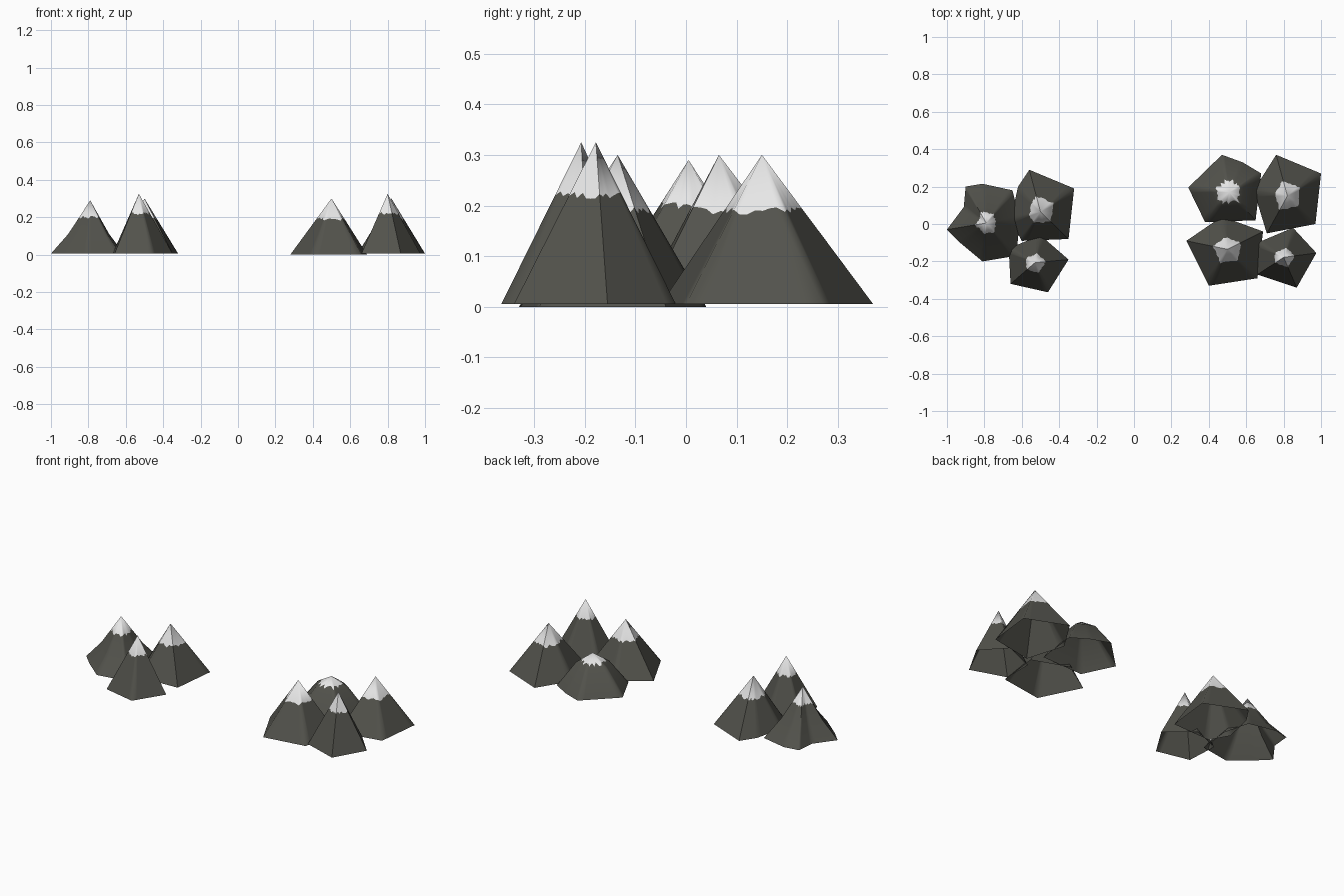
import bpy, bmesh, math, random
from mathutils import Vector

if "Cube" in bpy.data.objects:
    bpy.data.objects.remove(bpy.data.objects["Cube"])

random.seed(4)


def material(name, rgb):
    m = bpy.data.materials.new(name)
    m.diffuse_color = (*rgb, 1)
    m.use_nodes = True
    m.node_tree.nodes["Principled BSDF"].inputs["Base Color"].default_value = m.diffuse_color
    return m


rock = material("dark rock", (0.085, 0.085, 0.072))
snow = material("snow", (0.80, 0.80, 0.80))
STEPS = 7  # points along each side of the base, for the ragged snow line


def mountain(name, apex, base, snow_z, base_z=0.005, bend=None):
    """Open faceted cone with a ragged snow cap; bend=(height, width) kinks the slope."""
    top = Vector(apex)
    outline = []
    for i, p in enumerate(base):
        a, b = Vector((*p, base_z)), Vector((*base[(i + 1) % len(base)], base_z))
        outline += [a.lerp(b, k / STEPS) for k in range(STEPS)]

    def on_slope(p, z):
        # width of the slope at height z, as a share of the base
        if bend:
            bz, bw = bend
            w = bw * (top.z - z) / (top.z - bz) if z > bz else 1 + (bw - 1) * (z - base_z) / (bz - base_z)
        else:
            w = (top.z - z) / (top.z - base_z)
        q = top.lerp(p, w)
        q.z = z
        return q

    bm = bmesh.new()
    levels = [[bm.verts.new(p) for p in outline]]
    if bend:
        levels.append([bm.verts.new(on_slope(p, bend[0])) for p in outline])
    levels.append([bm.verts.new(on_slope(p, snow_z + random.uniform(-0.008, 0.008))) for p in outline])
    tip = bm.verts.new(top)
    n = len(outline)
    for lo, hi in zip(levels, levels[1:]):
        for i in range(n):
            j = (i + 1) % n
            bm.faces.new((lo[i], lo[j], hi[j], hi[i]))
    for i in range(n):
        f = bm.faces.new((levels[-1][i], levels[-1][(i + 1) % n], tip))
        f.material_index = 1
    bmesh.ops.recalc_face_normals(bm, faces=bm.faces)
    if sum(f.normal.z for f in bm.faces) < 0:
        bmesh.ops.reverse_faces(bm, faces=bm.faces)
    me = bpy.data.meshes.new(name)
    bm.to_mesh(me)
    bm.free()
    me.materials.append(rock)
    me.materials.append(snow)
    ob = bpy.data.objects.new(name, me)
    bpy.context.collection.objects.link(ob)
    bpy.context.view_layer.objects.active = ob
    ob.select_set(True)
    bpy.ops.object.shade_smooth_by_angle(angle=math.radians(65))
    ob.select_set(False)


# Left group
mountain("left_outer_mountain", (-0.79, 0.005, 0.29),
         [(-1, -0.03), (-0.93, -0.10), (-0.81, -0.20), (-0.63, -0.17), (-0.61, 0.02),
          (-0.65, 0.18), (-0.81, 0.215), (-0.90, 0.20), (-0.91, 0.09)], 0.20, bend=(0.11, 0.56))
mountain("left_back_mountain", (-0.50, 0.065, 0.30),
         [(-0.56, 0.29), (-0.32, 0.19), (-0.35, -0.08), (-0.60, -0.09), (-0.66, 0.02), (-0.62, 0.20)], 0.19)
mountain("left_front_mountain", (-0.53, -0.207, 0.325),
         [(-0.50, -0.06), (-0.35, -0.19), (-0.46, -0.365), (-0.66, -0.32), (-0.67, -0.13)], 0.22)

# Right group
mountain("right_low_mountain", (0.51, 0.17, 0.21),
         [(0.47, 0.37), (0.58, 0.33), (0.68, 0.27), (0.65, 0.02), (0.38, 0.01), (0.29, 0.195)],
         0.165, bend=(0.15, 0.46))
mountain("right_back_mountain", (0.82, 0.15, 0.30),
         [(0.76, 0.37), (1.0, 0.27), (0.97, 0.0), (0.71, -0.05), (0.64, 0.18)], 0.19)
mountain("right_inner_mountain", (0.50, -0.135, 0.30),
         [(0.28, -0.09), (0.47, 0.04), (0.69, -0.04), (0.66, -0.29), (0.40, -0.33)], 0.19, base_z=0.0)
mountain("right_front_mountain", (0.80, -0.178, 0.325),
         [(0.66, -0.10), (0.85, -0.02), (0.975, -0.155), (0.87, -0.34), (0.66, -0.27)], 0.22)
